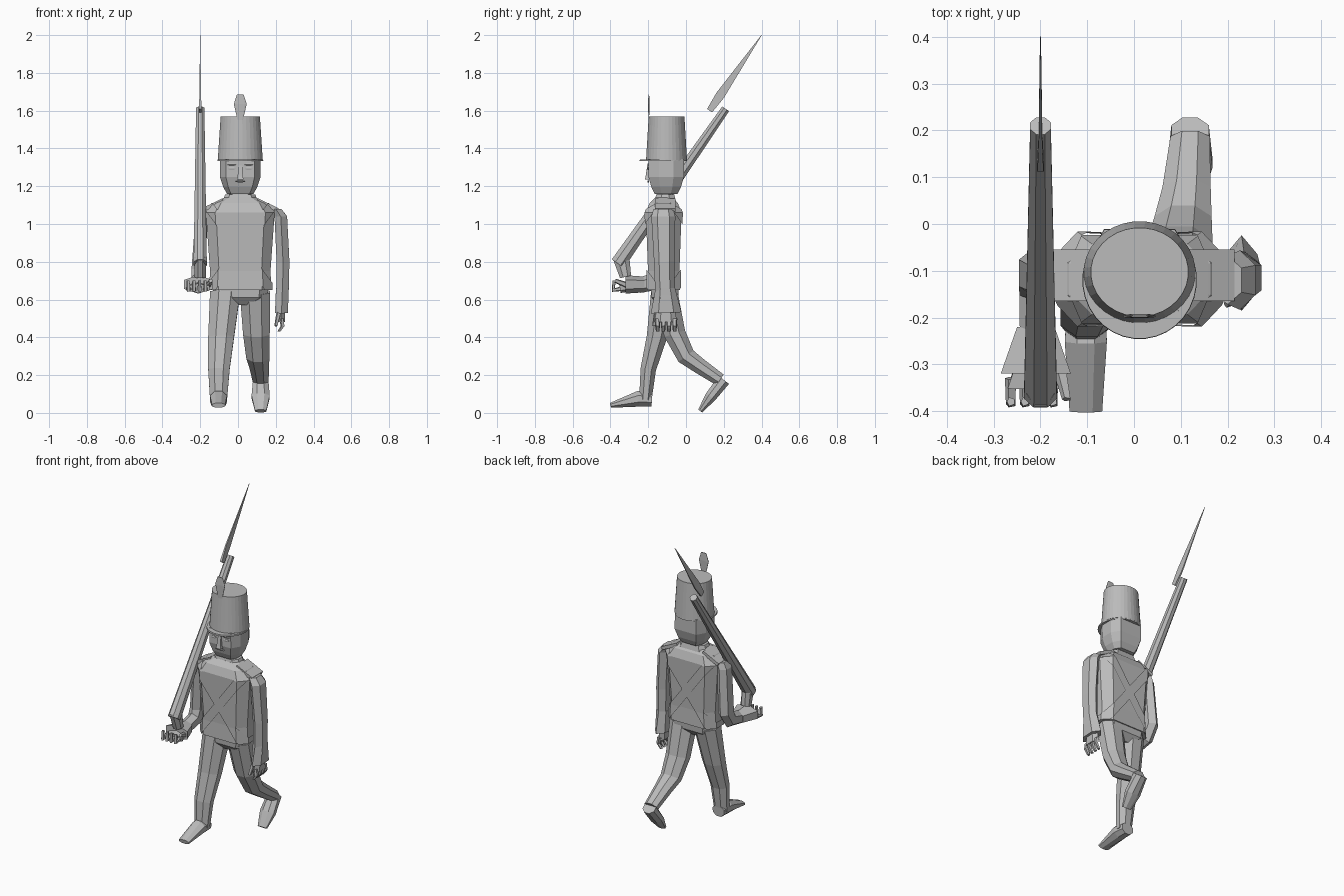
import bpy
import bmesh
from math import cos, sin, pi
from mathutils import Vector

cube = bpy.data.objects.get("Cube")
if cube:
    bpy.data.objects.remove(cube, do_unlink=True)

grey = bpy.data.materials.new("plain grey")
grey.use_nodes = True
grey.diffuse_color = (.5, .5, .5, 1)
shader = next(node for node in grey.node_tree.nodes if node.type == "BSDF_PRINCIPLED")
shader.inputs["Base Color"].default_value = grey.diffuse_color

RIGHTWARD = Vector((1, 0, 0))
UPWARD = Vector((0, 0, 1))
MIDDLE = .012  # centre line of the body


def polygon(sides, stretch=1):
    """Cross-section of unit half size; stretch widens its front and back faces."""
    radius = 1 / cos(pi / sides)
    angles = [2 * pi * (i + .5) / sides for i in range(sides)]
    return [(max(-1, min(1, stretch * radius * cos(a))), radius * sin(a)) for a in angles]


BOXY = polygon(8, stretch=1.7)


def blend(values, fraction):
    """Read a value part of the way along a list."""
    if len(values) == 1:
        return values[0]
    place = fraction * (len(values) - 1)
    i = min(int(place), len(values) - 2)
    return values[i] + (values[i + 1] - values[i]) * (place - i)


def finish(name, bm):
    bmesh.ops.recalc_face_normals(bm, faces=bm.faces)
    mesh = bpy.data.meshes.new(name)
    bm.to_mesh(mesh)
    bm.free()
    mesh.materials.append(grey)
    bpy.context.collection.objects.link(bpy.data.objects.new(name, mesh))


def skin(centres, sizes, directions, shape):
    """Skin rings of the given shape, one round each centre."""
    bm = bmesh.new()
    rings = []
    for centre, (width, depth), direction in zip(centres, sizes, directions):
        across = direction.cross(RIGHTWARD).normalized()
        rings.append([bm.verts.new(centre + RIGHTWARD * width * u + across * depth * v)
                      for u, v in shape])
    for low, high in zip(rings, rings[1:]):
        for k in range(len(shape)):
            bm.faces.new((low[k - 1], low[k], high[k], high[k - 1]))
    bm.faces.new(rings[0])
    bm.faces.new(rings[-1])
    return bm


def limb(name, path, x, width, depth, sides=8):
    """Tube along (y, z) points, with x and half sizes blended along it."""
    steps = [i / (len(path) - 1) for i in range(len(path))]
    centres = [Vector((blend(x, t), y, z)) for t, (y, z) in zip(steps, path)]
    directions = [after - before for before, after in
                  zip(centres[:1] + centres, centres[1:] + centres[-1:])]
    sizes = [(blend(width, t), blend(depth, t)) for t in steps]
    finish(name, skin(centres, sizes, directions, polygon(sides)))


def stack_mesh(profile, y, ratio, shape, x=MIDDLE, swell=0):
    """Level rings from (z, half width) points; ratio is depth over width."""
    centres = [Vector((x, y, z)) for z, width in profile]
    sizes = [(width + swell, width * ratio + swell) for z, width in profile]
    return skin(centres, sizes, [UPWARD] * len(profile), shape)


def stack(name, profile, y, ratio, shape=BOXY, x=MIDDLE):
    finish(name, stack_mesh(profile, y, ratio, shape, x))


def lozenge(name, x, z, width, height):
    """Thin plate on the front of the face."""
    profile = [(z - height, width / 2), (z, width), (z + height, width / 2)]
    stack(name, profile, y=-.2, ratio=.2, shape=polygon(4), x=x)


def block(name, location, scale, tilt):
    bpy.ops.mesh.primitive_cube_add(size=1, location=location, rotation=(0, tilt, 0))
    obj = bpy.context.object
    obj.name = name
    obj.scale = scale
    obj.data.materials.append(grey)


# Jacket, trouser seat, collar and neck
jacket = [(.65, .165), (.75, .16), (1.06, .182), (1.11, .145), (1.14, .085)]
stack("jacket", jacket, y=-.118, ratio=.52)
stack("trouser_seat", [(.57, .07), (.61, .14), (.68, .15)], y=-.112, ratio=.5)
stack("collar", [(1.12, .095), (1.155, .08)], y=-.11, ratio=.6)
stack("neck", [(1.13, .06), (1.19, .06)], y=-.11, ratio=.7)

# Crossed straps: slices of a slightly larger jacket
for name, lean in (("right_strap", 1), ("left_strap", -1)):
    strap = stack_mesh(jacket, y=-.118, ratio=.52, shape=BOXY, swell=.007)
    normal = Vector((.8 * lean, 0, .6))
    crossing = Vector((MIDDLE, 0, .87))
    for turn in (1, -1):
        bmesh.ops.bisect_plane(strap, geom=strap.verts[:] + strap.edges[:] + strap.faces[:],
                               plane_co=crossing + normal * turn * .027,
                               plane_no=normal * turn, clear_outer=True)
    finish(name, strap)

# Head, face and shoulder flaps
stack("head", [(1.16, .07), (1.195, .09), (1.25, .108), (1.345, .107)], y=-.105, ratio=.87)
limb("nose", [(-.2, 1.235), (-.2, 1.25), (-.195, 1.31)], x=[MIDDLE],
     width=[.018, .01], depth=[.018, .01], sides=4)
lozenge("mouth", MIDDLE, z=1.225, width=.03, height=.004)
for side, sign in (("right", -1), ("left", 1)):
    lozenge(side + "_eye", MIDDLE + sign * .045, z=1.293, width=.02, height=.008)
    lozenge(side + "_brow", MIDDLE + sign * .045, z=1.315, width=.028, height=.004)
    block(side + "_shoulder_flap", (MIDDLE + sign * .145, -.11, 1.1), (.12, .11, .02),
          tilt=sign * pi / 7)

# Tall hat with visor and plume
stack("hat", [(1.34, .119), (1.568, .104)], y=-.103, ratio=.91, shape=polygon(32))
stack("hat_visor", [(1.333, .122), (1.342, .121)], y=-.12, ratio=1.03, shape=polygon(32))
stack("plume", [(1.54, .012), (1.635, .034), (1.685, .018)], y=-.197, ratio=.12)

# Standing right leg
limb("right_leg", [(-.115, .64), (-.155, .4), (-.2, .23), (-.215, .07)],
     x=[-.068, -.1, -.103], width=[.08, .045], depth=[.07, .045, .033])
limb("right_foot", [(-.18, .07), (-.25, .075), (-.4, .04)],
     x=[-.103], width=[.04, .045, .035], depth=[.035, .042, .013])

# Trailing left leg
limb("left_leg", [(-.11, .64), (-.06, .42), (0, .3), (.07, .25), (.18, .175)],
     x=[.09, .12], width=[.08, .042], depth=[.065, .034])
limb("left_foot", [(.2, .175), (.13, .085), (.075, .01)],
     x=[.12], width=[.04, .048, .03], depth=[.035, .03, .013])

# Hanging left arm
limb("left_arm", [(-.12, 1.08), (-.12, 1.04), (-.115, .8), (-.11, .6)],
     x=[.2, .24, .235], width=[.03, .035, .032], depth=[.045, .055, .047, .045], sides=6)
limb("left_cuff", [(-.11, .66), (-.105, .53)],
     x=[.235, .23], width=[.034], depth=[.045, .07], sides=6)
limb("left_palm", [(-.107, .56), (-.107, .48)],
     x=[.228], width=[.02], depth=[.04, .052], sides=6)
limb("left_thumb", [(-.155, .53), (-.17, .46)],
     x=[.215, .2], width=[.012, .008], depth=[.012, .008], sides=5)

# Bent right arm
limb("right_arm", [(-.115, 1.08), (-.115, 1.04), (-.105, .76), (-.14, .7), (-.25, .675)],
     x=[-.175, -.21, -.21], width=[.03, .036, .034], depth=[.045, .05, .035], sides=6)
limb("right_cuff", [(-.22, .68), (-.32, .68)],
     x=[-.21], width=[.04, .075], depth=[.036, .042], sides=6)
limb("right_palm", [(-.29, .67), (-.35, .66)],
     x=[-.21], width=[.04, .06], depth=[.022], sides=6)
limb("right_thumb", [(-.31, .675), (-.375, .7)],
     x=[-.16, -.145], width=[.014, .009], depth=[.014, .009], sides=5)

# Fingers of both hands
for i, finger in enumerate(("index", "middle", "ring", "little")):
    y = -.15 + i * .03
    limb("left_" + finger + "_finger", [(y, .5), (y, .46), (y, .43)],
         x=[.228, .236, .216], width=[.012, .008], depth=[.012, .008], sides=5)
    limb("right_" + finger + "_finger", [(-.33, .66), (-.385, .65), (-.38, .7)],
         x=[-.174 - i * .03], width=[.012, .008], depth=[.012, .008], sides=5)

# Musket resting on the right shoulder
limb("musket", [(-.36, .79), (.21, 1.61)], x=[-.2], width=[.035, .022], depth=[.04, .022])
limb("musket_butt", [(-.345, .83), (-.32, .72)], x=[-.2], width=[.03], depth=[.045, .03])
limb("bayonet", [(.125, 1.6), (.18, 1.68), (.4, 2)],
     x=[-.2], width=[.007, .001], depth=[.016, .024, .001], sides=4)
